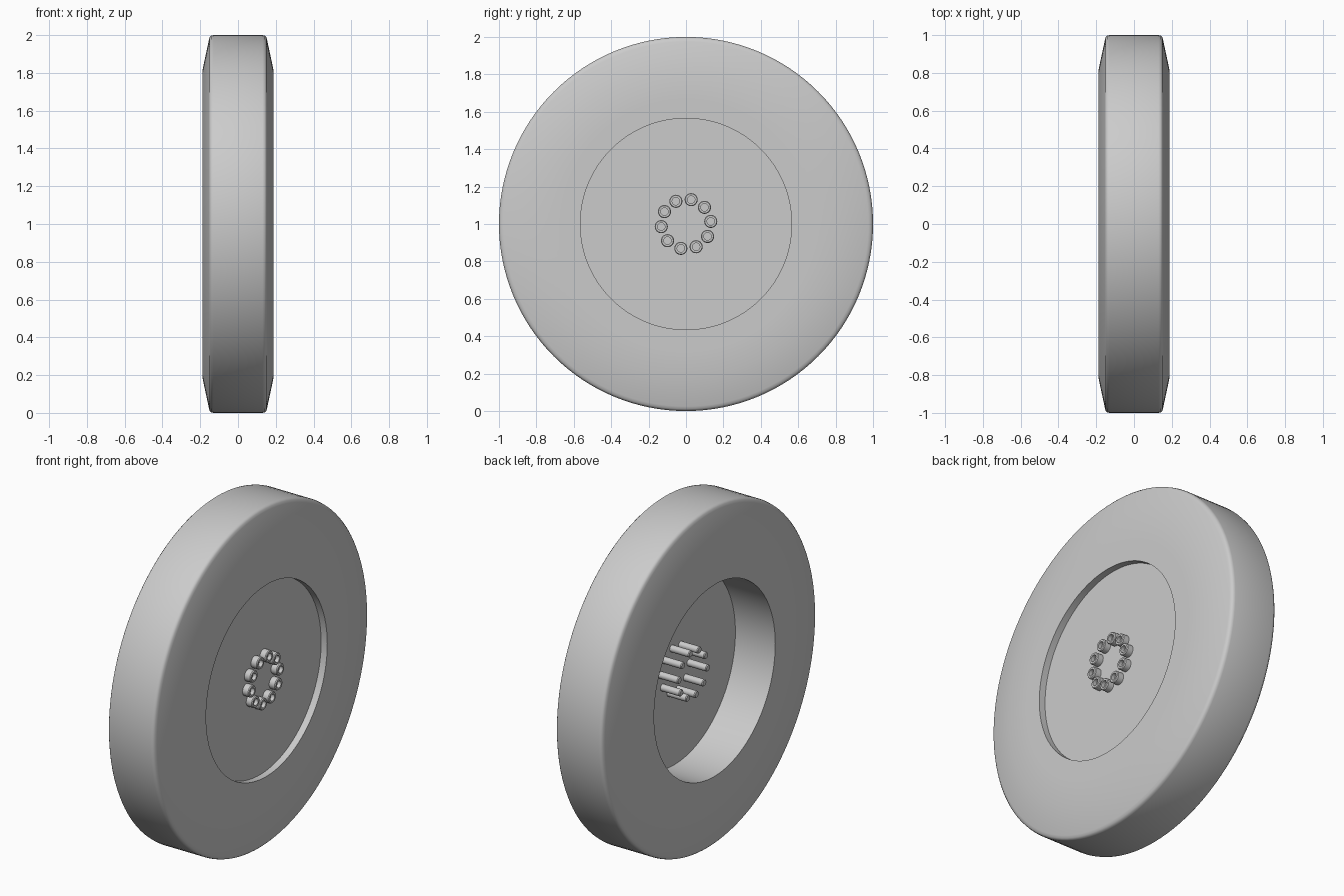
import bpy, bmesh, math
from mathutils import Matrix, Vector

cube = bpy.data.objects.get("Cube")
if cube:
    bpy.data.objects.remove(cube, do_unlink=True)

grey = bpy.data.materials.new("plain_grey")
grey.use_nodes = True
grey.diffuse_color = (0.6, 0.6, 0.6, 1)
grey.node_tree.nodes["Principled BSDF"].inputs["Base Color"].default_value = (0.6, 0.6, 0.6, 1)


def lathe(name, profile, steps, centre=(0, 0, 1), closed=False):
    """Turn an (x, radius) profile around an axis along x."""
    bm = bmesh.new()
    verts = [bm.verts.new((x, 0, r)) for x, r in profile]
    edges = [bm.edges.new(pair) for pair in zip(verts, verts[1:])]
    if closed:
        edges.append(bm.edges.new((verts[-1], verts[0])))
    bmesh.ops.spin(bm, geom=verts + edges, cent=(0, 0, 0), axis=(1, 0, 0),
                   angle=math.tau, steps=steps)
    bmesh.ops.remove_doubles(bm, verts=bm.verts, dist=0.0001)
    bmesh.ops.recalc_face_normals(bm, faces=bm.faces)
    mesh = bpy.data.meshes.new(name)
    bm.to_mesh(mesh)
    bm.free()
    obj = bpy.data.objects.new(name, mesh)
    obj.location = centre
    mesh.materials.append(grey)
    bpy.context.collection.objects.link(obj)
    bpy.ops.object.select_all(action='DESELECT')
    obj.select_set(True)
    bpy.context.view_layer.objects.active = obj
    bpy.ops.object.shade_smooth_by_angle(angle=math.radians(35))
    return obj


# Tyre ring: half section mirrored across the middle
half = [(0.187, 0.565), (0.187, 0.67), (0.187, 0.82), (0.154, 0.975),
        (0.15, 0.989), (0.142, 0.997), (0.13, 1.0)]
section = half + [(-x, r) for x, r in reversed(half)]
lathe("tyre", section, 128, closed=True)

# Wheel plate closing the bore, shallow on one side and deep on the other
front, back = 0.147, 0.073
lathe("wheel_plate", [(front, 0), (front, 0.566), (back, 0.566), (back, 0)], 128)

# Ring of socket-head studs
head_end, stud_end = front + 0.04, back - 0.125
head = [(front - 0.005, 0), (front - 0.005, 0.035), (head_end - 0.005, 0.035),
        (head_end, 0.031), (head_end, 0.02), (head_end - 0.022, 0.02),
        (head_end - 0.022, 0)]
shaft = [(back + 0.005, 0), (back + 0.005, 0.02), (stud_end + 0.005, 0.02),
         (stud_end, 0.016), (stud_end, 0)]
for i in range(10):
    a = math.radians(6 + 36 * i)
    spot = (0, 0.133 * math.cos(a), 1 + 0.133 * math.sin(a))
    lathe(f"bolt_head_{i + 1}", head, 24, spot)
    lathe(f"bolt_shaft_{i + 1}", shaft, 24, spot)
